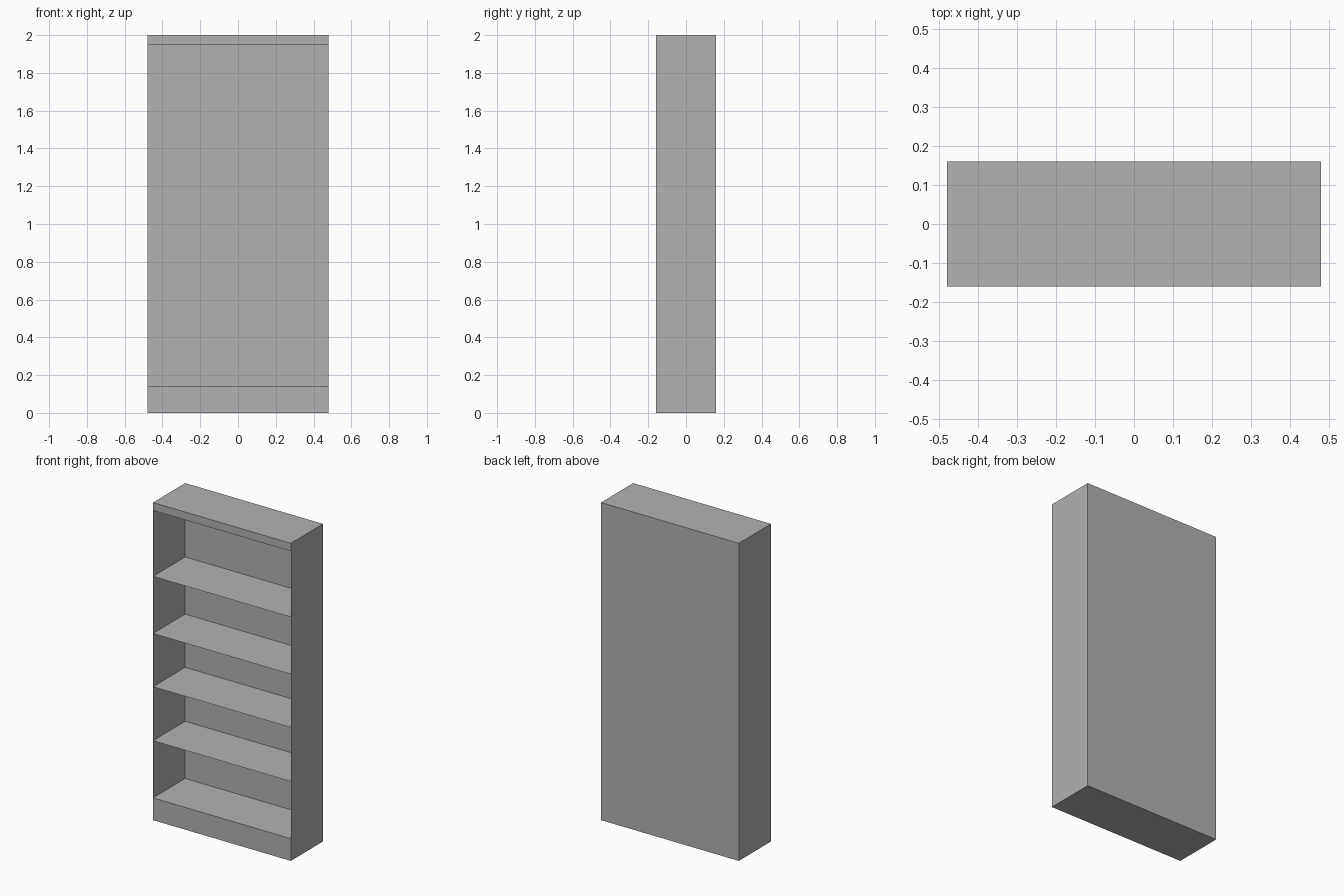
import bpy

if "Cube" in bpy.data.objects:
    bpy.data.objects.remove(bpy.data.objects["Cube"])

W, D, H = 0.48, 0.16, 2.0          # half width, half depth, height
PLINTH, RAIL = 0.14, 1.95          # plinth top, underside of top rail

grey = bpy.data.materials.new("plain grey")
grey.diffuse_color = (0.445, 0.445, 0.445, 1)
grey.use_nodes = True
grey.node_tree.nodes["Principled BSDF"].inputs["Base Color"].default_value = grey.diffuse_color


def sheet(name, corners):
    """One thin flat panel from its four corners."""
    mesh = bpy.data.meshes.new(name)
    mesh.from_pydata(corners, [], [(0, 1, 2, 3)])
    mesh.materials.append(grey)
    obj = bpy.data.objects.new(name, mesh)
    bpy.context.collection.objects.link(obj)
    return obj


def level(name, z, up=True):
    pts = [(-W, -D, z), (W, -D, z), (W, D, z), (-W, D, z)]
    return sheet(name, pts if up else pts[::-1])


def upright(name, y, z0, z1, front=True):
    pts = [(-W, y, z0), (W, y, z0), (W, y, z1), (-W, y, z1)]
    return sheet(name, pts if front else pts[::-1])


# Case: sides, back, top and base
sheet("right_side", [(W, -D, 0), (W, D, 0), (W, D, H), (W, -D, H)])
sheet("left_side", [(-W, D, 0), (-W, -D, 0), (-W, -D, H), (-W, D, H)])
upright("back_panel", D, 0, H, front=False)
level("top_panel", H)
level("base_panel", 0, up=False)

# Front plinth and top rail, with the panels that close them off
upright("plinth_front", -D, 0, PLINTH)
level("bottom_shelf", PLINTH)
upright("top_rail", -D, RAIL, H)
level("top_rail_underside", RAIL, up=False)

# Inner shelves
for i, z in enumerate((0.50, 0.84, 1.175, 1.535)):
    level(f"shelf_{i + 1}", z)
